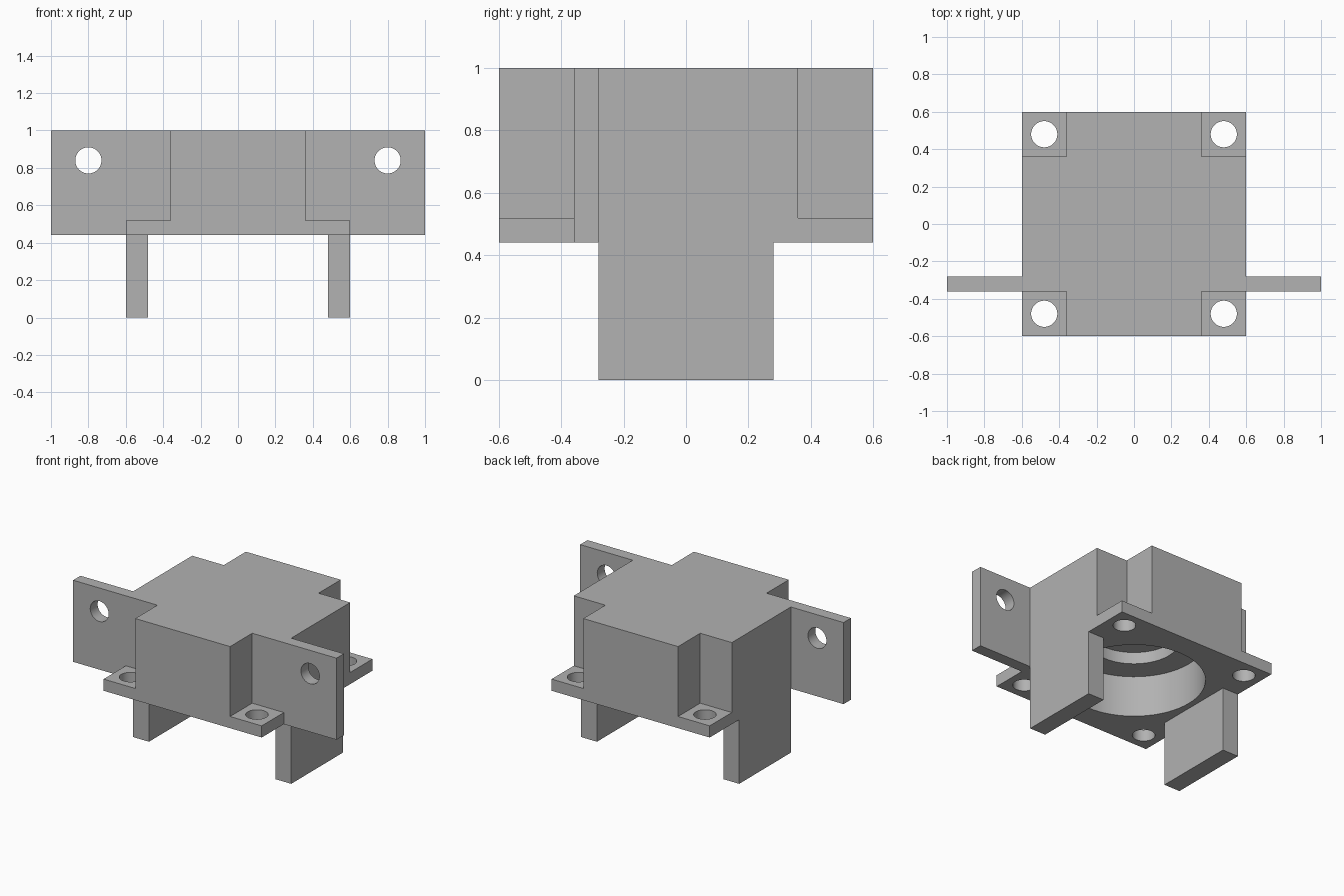
import bpy
import bmesh
import math
from mathutils import Matrix

cube = bpy.data.objects.get("Cube")
if cube:
    bpy.data.objects.remove(cube, do_unlink=True)

grey = bpy.data.materials.new("plain grey")
grey.use_nodes = True
GREY = (0.445, 0.445, 0.445, 1)
grey.diffuse_color = GREY
grey.node_tree.nodes["Principled BSDF"].inputs["Base Color"].default_value = GREY


def add_object(name, bm):
    bmesh.ops.recalc_face_normals(bm, faces=bm.faces)
    mesh = bpy.data.meshes.new(name)
    bm.to_mesh(mesh)
    bm.free()
    mesh.materials.append(grey)
    obj = bpy.data.objects.new(name, mesh)
    bpy.context.collection.objects.link(obj)
    return obj


def box(name, x, y, z):
    bm = bmesh.new()
    bmesh.ops.create_cube(bm, size=1)
    for v in bm.verts:
        for i, (low, high) in enumerate((x, y, z)):
            v.co[i] = high if v.co[i] > 0 else low
    return add_object(name, bm)


def cylinder(name, centre, radius, depth, along_y=False):
    bm = bmesh.new()
    turn = Matrix.Rotation(math.pi / 2, 4, "X") if along_y else Matrix()
    bmesh.ops.create_cone(bm, cap_ends=True, segments=64, radius1=radius,
                          radius2=radius, depth=depth,
                          matrix=Matrix.Translation(centre) @ turn)
    return add_object(name, bm)


def combine(target, tool, operation):
    tool.hide_render = True
    mod = target.modifiers.new(tool.name, "BOOLEAN")
    mod.operation = operation
    mod.solver = "EXACT"
    mod.object = tool
    bpy.context.view_layer.objects.active = target
    bpy.ops.object.modifier_apply(modifier=mod.name)
    bpy.data.objects.remove(tool, do_unlink=True)


HALF, NOTCH, BASE, TOP = 0.6, 0.36, 0.44, 1.0
HOLE = 0.07
SIDES = (-1, 1)


def span(side, near, far):
    return tuple(sorted((side * near, side * far)))


# Square block with its corners notched away above the flange
housing = box("bracket_housing", (-HALF, HALF), (-HALF, HALF), (BASE, TOP))
for sx in SIDES:
    for sy in SIDES:
        combine(housing, box("corner_notch", span(sx, NOTCH, 0.8),
                             span(sy, NOTCH, 0.8), (0.52, 1.2)), "DIFFERENCE")

# Side legs and mounting ears
for sx in SIDES:
    combine(housing, box("leg", span(sx, 0.48, HALF), (-0.28, 0.28), (0, 0.6)), "UNION")
    combine(housing, box("ear", span(sx, 0.5, 1), (-NOTCH, -0.28), (BASE, TOP)), "UNION")

# Screw holes in ears and flange corners
for sx in SIDES:
    combine(housing, cylinder("ear_hole", (sx * 0.8, -0.32, 0.84), HOLE, 0.3, True),
            "DIFFERENCE")
    for sy in SIDES:
        combine(housing, cylinder("flange_hole", (sx * 0.48, sy * 0.48, 0.48), HOLE, 0.3),
                "DIFFERENCE")

# Stepped blind bore from below
for radius, ceiling in ((0.44, 0.72), (0.28, 0.8)):
    depth = ceiling - 0.3
    combine(housing, cylinder("bore", (0, 0, ceiling - depth / 2), radius, depth),
            "DIFFERENCE")

bpy.ops.object.select_all(action="DESELECT")
housing.select_set(True)
bpy.context.view_layer.objects.active = housing
bpy.ops.object.shade_smooth_by_angle(angle=math.radians(30))
